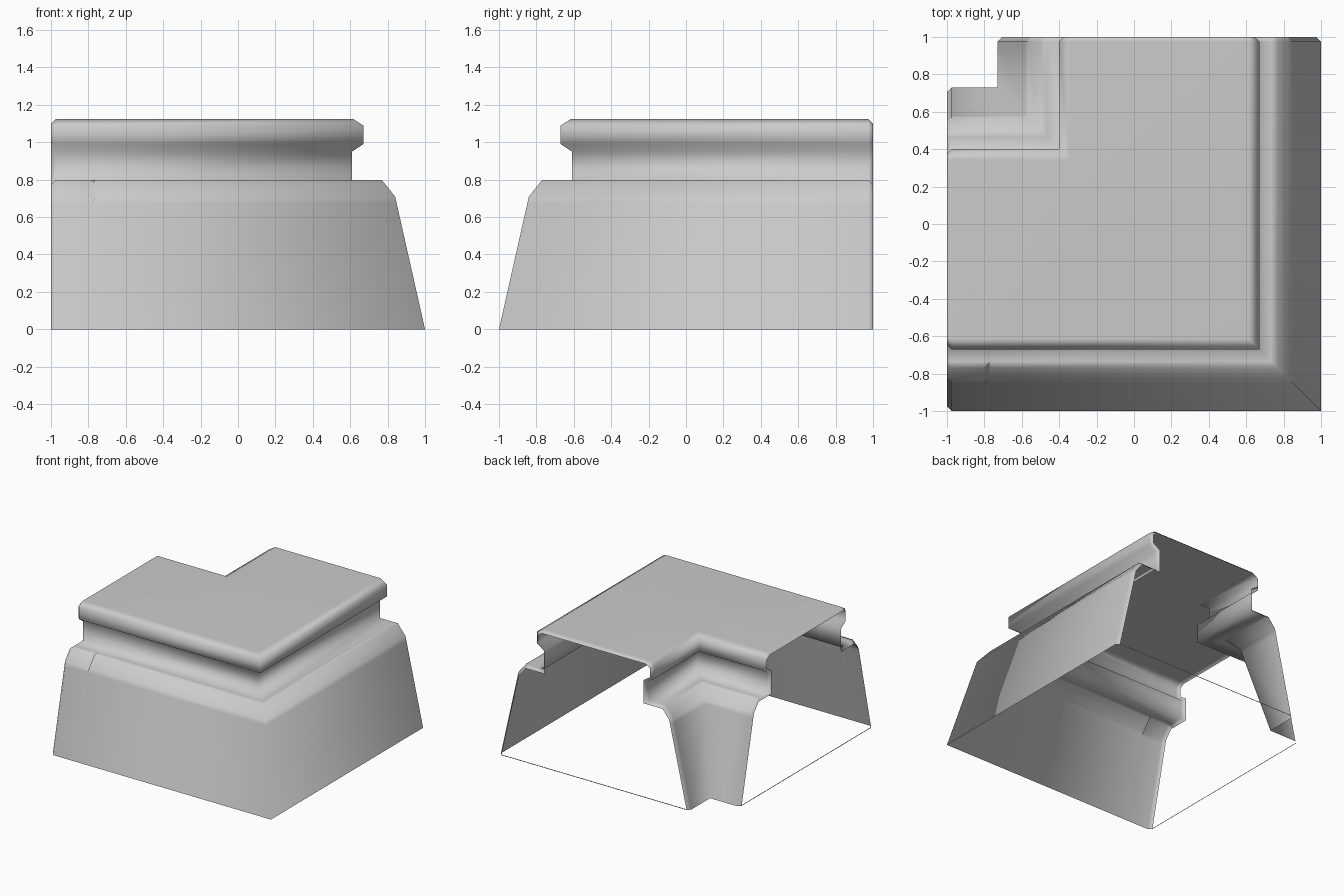
import bpy, bmesh
from mathutils import Vector

if "Cube" in bpy.data.objects:
    bpy.data.objects.remove(bpy.data.objects["Cube"])

B = 0.025      # bevel at the open ends
N = 0.73       # inner corner position

# wall profile: inset from the outline, height
P = [(0, 0), (0.152, 0.675), (0.16, 0.71), (0.23, 0.797), (0.265, 0.797), (0.39, 0.797),
     (0.39, 0.95), (0.33, 0.99), (0.33, 1.09), (0.385, 1.125)]


def inset(profile, amount):
    """Mitred offset of the profile toward the inside of the wall."""
    pts = [Vector(p) for p in profile] + [Vector((0.8, 1.125))]
    out = []
    for i in range(len(profile)):
        segs = [pts[i + 1] - pts[i]]
        if i:
            segs.append(pts[i] - pts[i - 1])
        ns = [Vector((s.y, -s.x)).normalized() for s in segs]
        m = sum(ns, Vector((0, 0))).normalized()
        q = pts[i] + m * (amount / max(0.5, m.dot(ns[0])))
        out.append((q.x, max(0, q.y) if i else 0))
    return out


Q = inset(P, B)
bm = bmesh.new()


def column(profile, place):
    return [bm.verts.new((*place(d), z)) for d, z in profile]


# outer wall, with three columns for the small crack
outer = [column(Q, lambda d: (-1, -1 + d)), column(P, lambda d: (-1 + B, -1 + d))]
for cx in (-0.797, -0.78, -0.765):
    outer.append(column(P, lambda d: (cx, -1 + d)))
for i in (2, 3):
    outer[3][i].co += Vector((0, 0.025, -0.02))
outer += [column(P, lambda d: (1 - d, -1 + d)),
          column(P, lambda d: (1 - d, 1 - B)),
          column(Q, lambda d: (1 - d, 1))]

# inner corner wall
inner = [column(Q, lambda d: (-N + d, 1)),
         column(P, lambda d: (-N + d, 1 - B)),
         column(P, lambda d: (-N + d, N - d)),
         column(P, lambda d: (-1 + B, N - d)),
         column(Q, lambda d: (-1, N - d))]

for wall in (outer, inner):
    for a, b in zip(wall, wall[1:]):
        for i in range(len(P) - 1):
            bm.faces.new((a[i], b[i], b[i + 1], a[i + 1]))

# top slab and its bevelled open ends
top = bm.faces.new([c[-1] for c in outer[1:-1]] + [c[-1] for c in inner[1:-1]])
bm.faces.new((outer[0][-1], outer[1][-1], inner[-2][-1], inner[-1][-1]))
bm.faces.new((outer[-2][-1], outer[-1][-1], inner[0][-1], inner[1][-1]))
bmesh.ops.recalc_face_normals(bm, faces=bm.faces)
top.normal_update()
if top.normal.z < 0:
    bmesh.ops.reverse_faces(bm, faces=bm.faces)
for f in bm.faces:
    f.smooth = True


def finish(bm, name):
    me = bpy.data.meshes.new(name)
    bm.to_mesh(me)
    bm.free()
    ob = bpy.data.objects.new(name, me)
    bpy.context.collection.objects.link(ob)
    return ob


wall_corner = finish(bm, "wall_corner")
wall_corner.modifiers.new("weighted", 'WEIGHTED_NORMAL')

# hairline base strips across the two open sides
bm = bmesh.new()
for a, b in (((-1, N - B), (-1, -1 + B)), ((1 - B, 1), (-N + B, 1))):
    bm.faces.new([bm.verts.new(v) for v in
                  ((*a, 0), (*b, 0), (*b, 0.006), (*a, 0.006))])
finish(bm, "base_strips")
